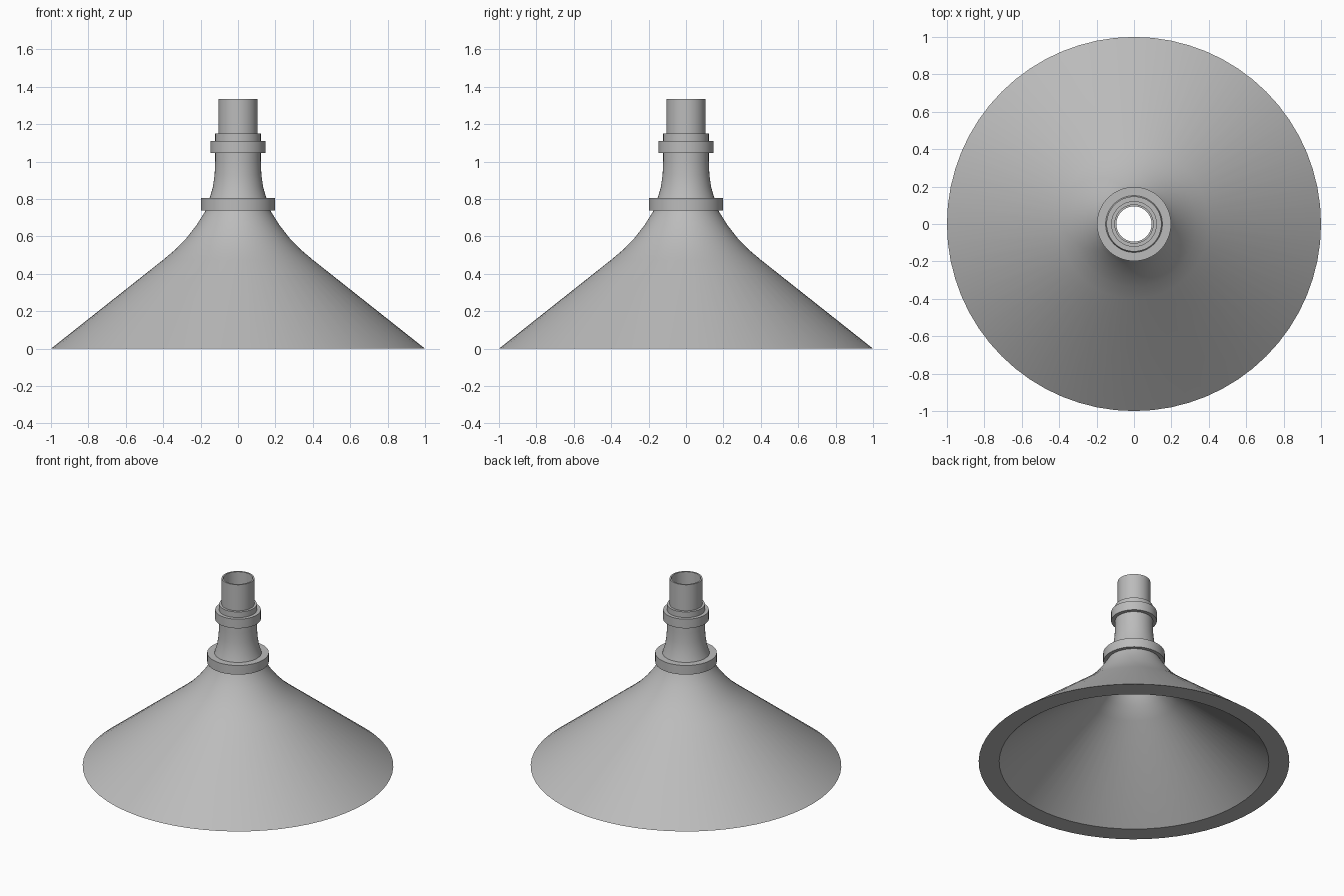
import bpy, bmesh, math

SEGMENTS = 64

cube = bpy.data.objects.get("Cube")
if cube:
    bpy.data.objects.remove(cube, do_unlink=True)

grey = bpy.data.materials.new("plain grey")
grey.use_nodes = True
grey.diffuse_color = (0.5, 0.5, 0.5, 1)
grey.node_tree.nodes["Principled BSDF"].inputs["Base Color"].default_value = grey.diffuse_color


def lathe(name, profile):
    """Spin a closed (radius, height) loop around z."""
    bm = bmesh.new()
    verts = [bm.verts.new((r, 0, z)) for r, z in profile]
    edges = [bm.edges.new((a, b)) for a, b in zip(verts, verts[1:] + verts[:1])]
    bmesh.ops.spin(bm, geom=verts + edges, cent=(0, 0, 0), axis=(0, 0, 1),
                   angle=math.tau, steps=SEGMENTS, use_duplicate=False)
    bmesh.ops.remove_doubles(bm, verts=bm.verts[:], dist=1e-5)
    bmesh.ops.recalc_face_normals(bm, faces=bm.faces[:])
    mesh = bpy.data.meshes.new(name)
    bm.to_mesh(mesh)
    bm.free()
    mesh.materials.append(grey)
    obj = bpy.data.objects.new(name, mesh)
    bpy.context.collection.objects.link(obj)
    bpy.ops.object.select_all(action="DESELECT")
    obj.select_set(True)
    bpy.context.view_layer.objects.active = obj
    bpy.ops.object.shade_smooth_by_angle(angle=math.radians(30))
    return obj


BORE = 0.094

# Flared bell with a thick wall, narrowing into the neck
outer = [(1.0, 0), (0.4, 0.475), (0.335, 0.53), (0.275, 0.592), (0.222, 0.66),
         (0.175, 0.735), (0.15, 0.81), (0.134, 0.865), (0.125, 0.93), (0.122, 1.0), (0.122, 1.15)]
inner = [(BORE, 1.15), (BORE, 0.85), (0.108, 0.74), (0.15, 0.62), (0.21, 0.535), (0.28, 0.465), (0.868, 0)]
lathe("bell_and_neck", outer + inner)

# Collars around the neck
for name, radius, low, high in (("lower_collar", 0.198, 0.74, 0.805),
                                ("upper_collar", 0.147, 1.045, 1.11)):
    lathe(name, [(0.11, low), (radius, low), (radius, high), (0.11, high)])

# Open tube at the top
lathe("top_tube", [(BORE, 1.14), (0.105, 1.14), (0.105, 1.335), (BORE, 1.335)])
